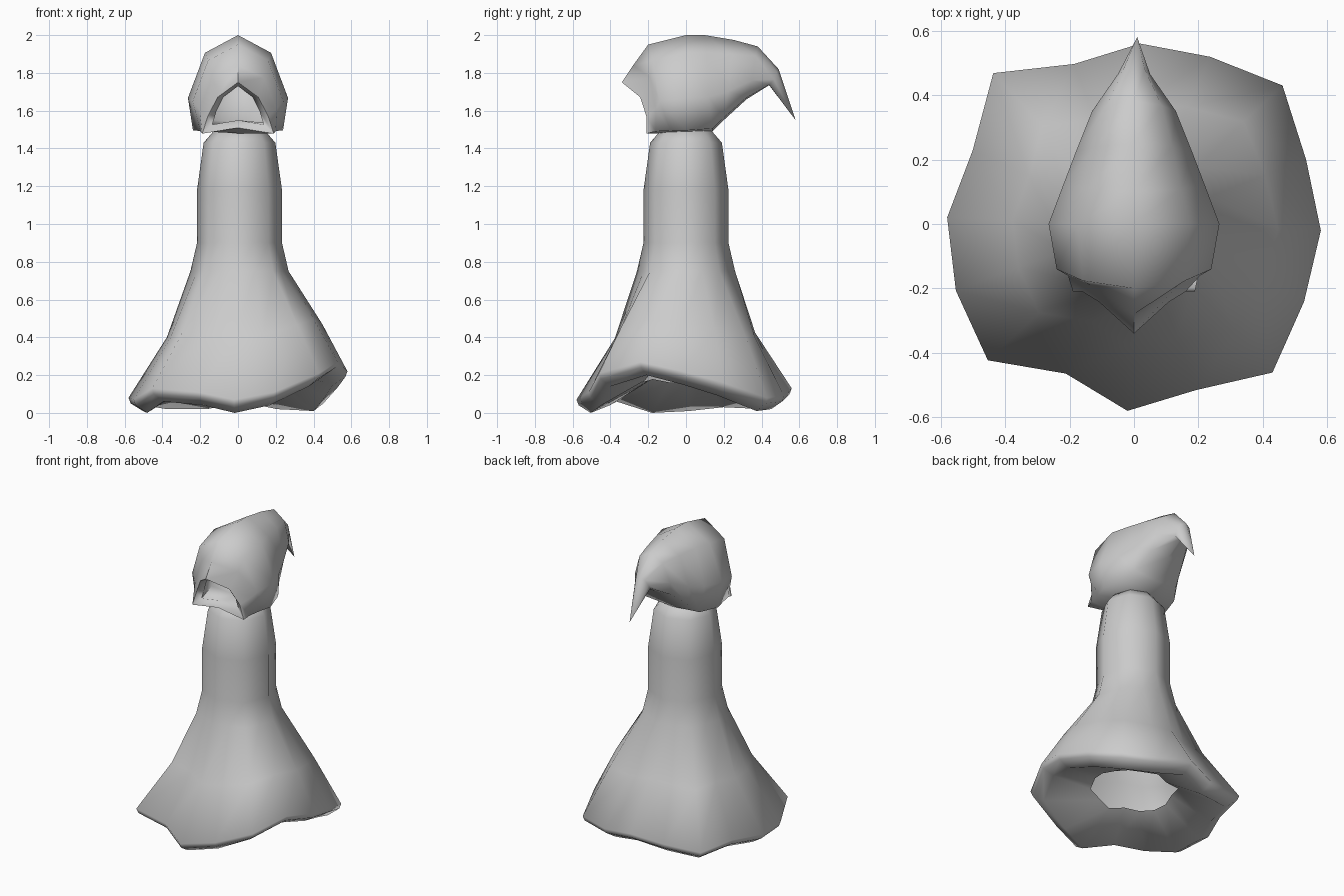
import bpy, bmesh, math

if "Cube" in bpy.data.objects:
    bpy.data.objects.remove(bpy.data.objects["Cube"])

def loft(name, rings, tip=None):
    """Skin closed rings of equal length into one smooth object."""
    bm = bmesh.new()
    vs = [[bm.verts.new(p) for p in r] for r in rings]
    n = len(vs[0])
    for a, b in zip(vs, vs[1:]):
        for i in range(n):
            j = (i + 1) % n
            bm.faces.new((a[i], a[j], b[j], b[i]))
    if tip:
        t = bm.verts.new(tip)
        for i in range(n):
            bm.faces.new((vs[-1][i], vs[-1][(i + 1) % n], t))
        bm.faces.new(vs[0])
    else:
        bm.faces.new(vs[-1])
    bmesh.ops.recalc_face_normals(bm, faces=bm.faces)
    me = bpy.data.meshes.new(name)
    bm.to_mesh(me)
    bm.free()
    ob = bpy.data.objects.new(name, me)
    bpy.context.collection.objects.link(ob)
    bpy.ops.object.select_all(action='DESELECT')
    ob.select_set(True)
    bpy.context.view_layer.objects.active = ob
    bpy.ops.object.shade_smooth_by_angle(angle=math.radians(80))

# Ragged hem: radius and height at 16 even angles, from the front
radius = [.58, .55, .63, .58, .58, .57, .63, .57, .56, .53, .64, .55, .58, .59, .62, .51]
height = [.07, .11, .21, .27, .22, .16, .08, .09, .13, .09, .09, .10, .08, .07, .13, .11]
angles = [math.radians(22.5 * i - 92) for i in range(16)]

def hem(scale, rise, slope=1, right=0):
    ring = []
    for a, r, z in zip(angles, radius, height):
        q = r * (scale + right * max(0, math.cos(a)))
        ring.append((q * math.cos(a), q * math.sin(a), max(0, rise + slope * z)))
    return ring

def column(r, z):
    """Octagonal ring: every second point lies on a flat side."""
    ring = []
    for i, a in enumerate(angles):
        q = r * (math.cos(math.pi / 8) if i % 2 else 1)
        ring.append((q * math.cos(a) + .008, q * math.sin(a), z))
    return ring

# Robe: inner flange, hem fold, flared skirt, column and neck
robe = [hem(.42, .14, .3), hem(.87, -.07), hem(.98, -.03), hem(1, 0),
        hem(.65, .36, .5, .12)]
robe += [column(r, z) for r, z in
         ((.26, .75), (.225, .9), (.225, 1.18), (.19, 1.43), (.13, 1.5))]
loft("robe", robe)

def section(yt, zt, yb, zb, w):
    """Mirrored hood section between a top and a bottom point."""
    h, front = zt - zb, yb < -.1
    rim = front and zt < 1.8
    # x factor, height factor, share of the way from top y to bottom y
    half = [(0, 1, 0), (.55 if rim else .66, .72 if rim else .82, .75 if front else .2),
            (.82 if rim else 1, .36, 1 if front else .5),
            (.97 if front else .9, .03, 1), (0, .14 if rim else 0, 1)]
    pts = half + [(-x, z, s) for x, z, s in half[-2:0:-1]]
    return [(x * w, yt + s * (yb - yt), zb + z * h) for x, z, s in pts]

# Hood: cavity (back to front), lip, brow, crown and drooping tail
hood = [(.34, 1.91, .3, 1.72, .09), (.1, 1.95, .14, 1.54, .18),
        (-.05, 1.93, -.02, 1.52, .2), (-.31, 1.73, -.19, 1.52, .14),
        (-.34, 1.75, -.21, 1.47, .195), (-.28, 1.84, -.16, 1.48, .205),
        (-.2, 1.95, -.08, 1.48, .24), (0, 2, 0, 1.48, .265),
        (.1, 2, .14, 1.49, .22), (.25, 1.975, .2, 1.55, .18),
        (.38, 1.94, .32, 1.66, .13), (.49, 1.82, .44, 1.735, .05)]
loft("hood", [section(*s) for s in hood], (.01, .58, 1.55))
